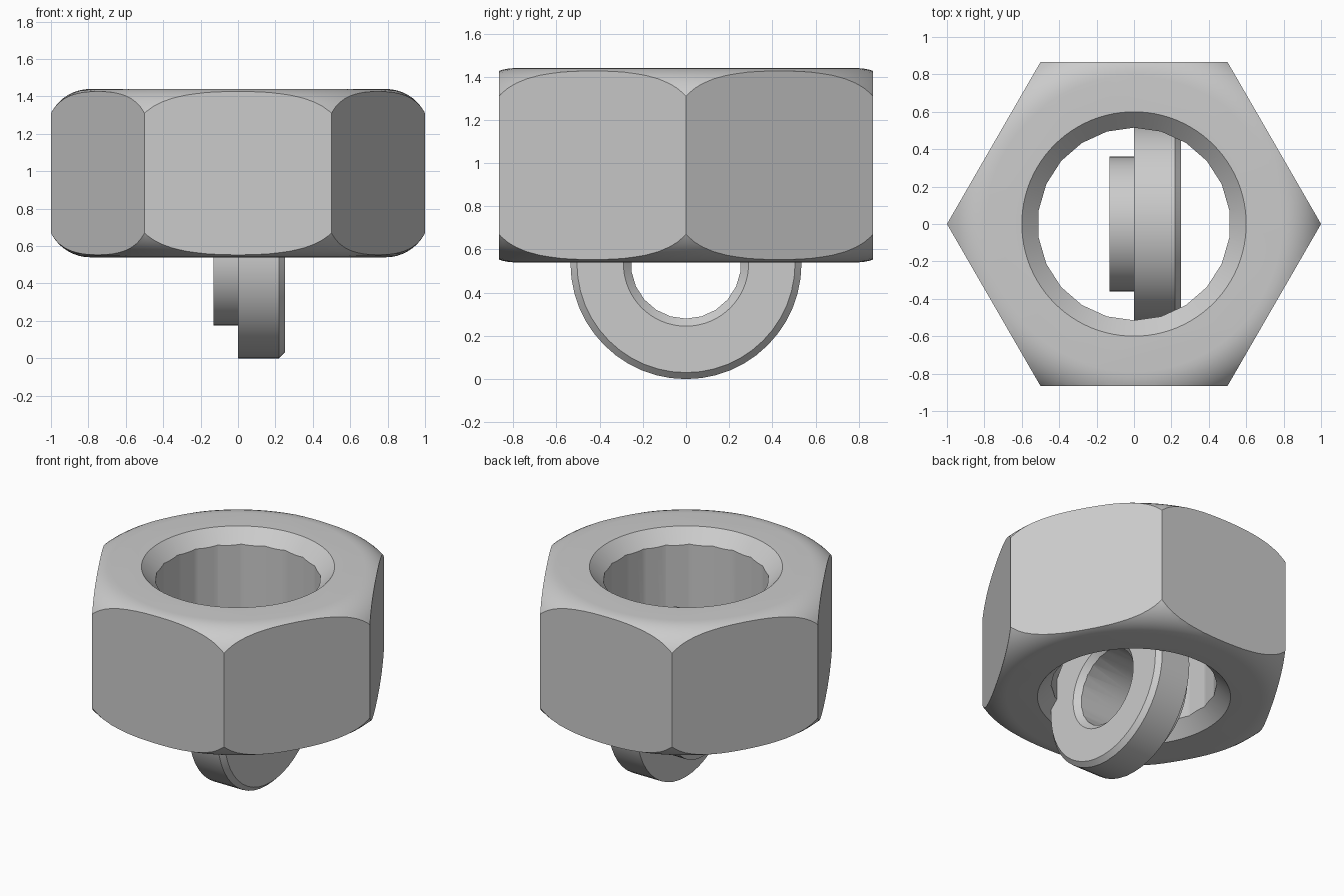
import bpy, bmesh, math
from mathutils import Matrix

cube = bpy.data.objects.get("Cube")
if cube:
    bpy.data.objects.remove(cube, do_unlink=True)

steel = bpy.data.materials.new("plain steel grey")
steel.use_nodes = True
COLOUR = (0.6, 0.6, 0.6, 1)
steel.diffuse_color = COLOUR
steel.node_tree.nodes["Principled BSDF"].inputs["Base Color"].default_value = COLOUR

RIM = 96      # segments of the fine round edges
BORE = 22     # segments of the coarse bores


def lathe(name, profile, sides, matrix=Matrix(), turn=0.0):
    """Closed solid of revolution from (radius, height) pairs, bottom to top."""
    bm = bmesh.new()
    rings = []
    for r, z in profile:
        angles = [turn + math.tau * i / sides for i in range(sides)]
        rings.append([bm.verts.new((r * math.cos(a), r * math.sin(a), z)) for a in angles])
    for low, high in zip(rings, rings[1:]):
        for i in range(sides):
            j = (i + 1) % sides
            bm.faces.new((low[i], low[j], high[j], high[i]))
    bm.faces.new(rings[0][::-1])
    bm.faces.new(rings[-1])
    bm.transform(matrix)
    mesh = bpy.data.meshes.new(name)
    bm.to_mesh(mesh)
    bm.free()
    mesh.materials.append(steel)
    obj = bpy.data.objects.new(name, mesh)
    bpy.context.collection.objects.link(obj)
    return obj


def combine(obj, other, operation):
    """Apply a boolean and drop the helper."""
    bpy.context.view_layer.objects.active = obj
    mod = obj.modifiers.new("cut", "BOOLEAN")
    mod.operation, mod.object, mod.solver = operation, other, "EXACT"
    bpy.ops.object.modifier_apply(modifier=mod.name)
    bpy.data.objects.remove(other, do_unlink=True)


def smooth(obj):
    bpy.ops.object.select_all(action="DESELECT")
    obj.select_set(True)
    bpy.context.view_layer.objects.active = obj
    bpy.ops.object.shade_smooth_by_angle(angle=math.radians(25))


# Hexagonal nut, its corners rounded off by a turned envelope
HALF, MID = 0.45, 0.99
lift = Matrix.Translation((0, 0, MID))
nut = lathe("hex_nut", [(1, -0.5), (1, 0.5)], 6, lift)
R = 0.235
arc = [(0.79 + R * math.sin(a), HALF - R + R * math.cos(a))
       for a in (math.radians(76 * i / 10) for i in range(11))]
envelope = [(r, -z) for r, z in arc] + arc[::-1]
combine(nut, lathe("envelope", envelope, RIM, lift), "INTERSECT")

# Threaded bore with a countersink at each end
quarter = math.pi / 2
combine(nut, lathe("bore", [(0.515, -1), (0.515, 1)], BORE, lift, quarter), "DIFFERENCE")
for side in (1, -1):
    sink = [(0.5, side * (HALF - 0.1)), (0.65, side * (HALF + 0.05))]
    combine(nut, lathe("countersink", sorted(sink, key=lambda p: p[1]), RIM, lift), "DIFFERENCE")
smooth(nut)

# Upright collar with a stepped hub, its axis along x
tip = Matrix.Translation((0, 0, 0.535)) @ Matrix.Rotation(quarter, 4, "Y")
collar = lathe("collar", [(0.36, -0.13), (0.36, 0), (0.535, 0), (0.535, 0.22), (0.505, 0.25)],
               RIM // 2, tip)
combine(collar, lathe("collar_bore", [(0.255, -0.5), (0.255, 0.5)], BORE, tip), "DIFFERENCE")
combine(collar, lathe("collar_sink", [(0.245, 0.205), (0.31, 0.27)], RIM, tip), "DIFFERENCE")
smooth(collar)
